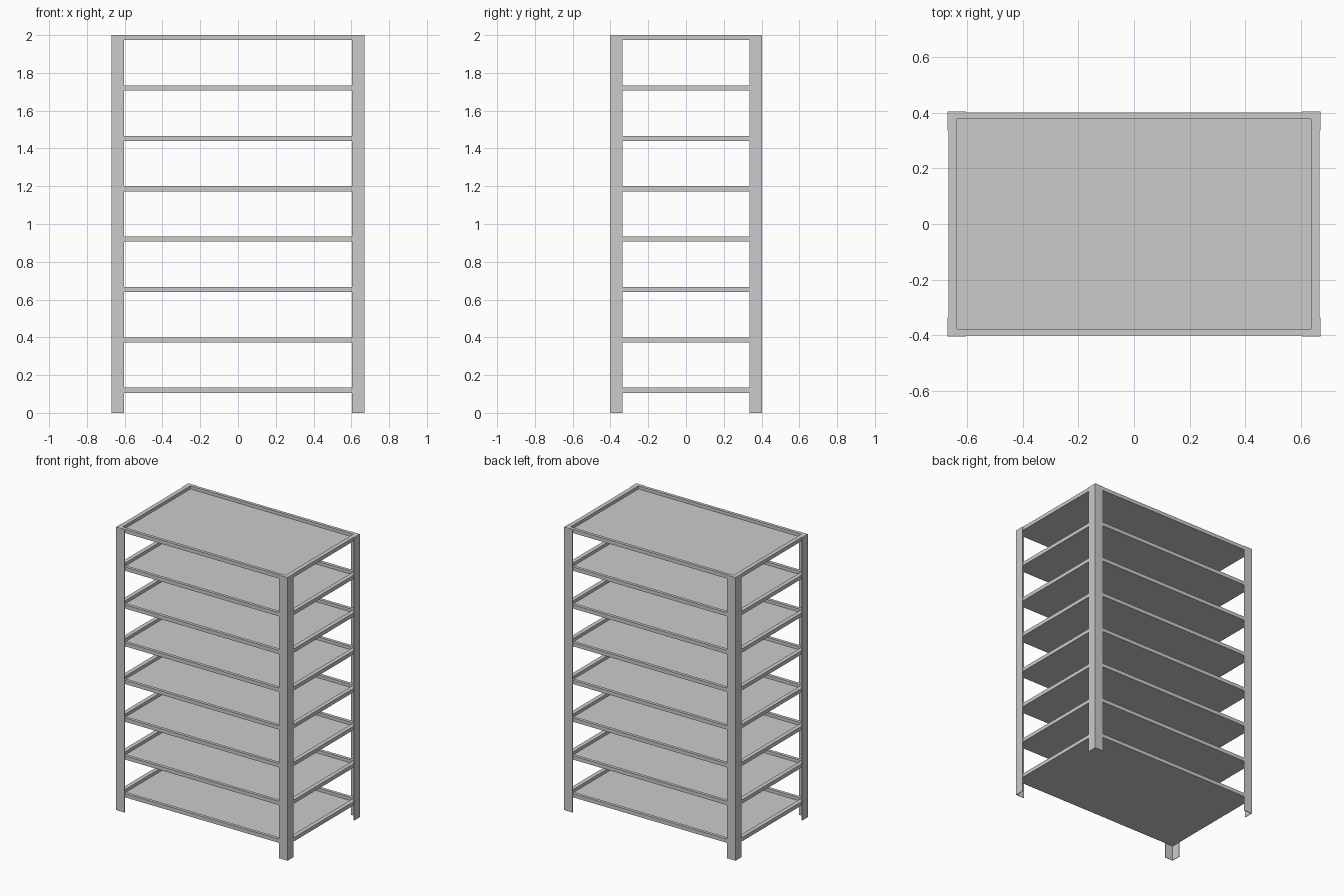
import bpy, bmesh

if "Cube" in bpy.data.objects:
    bpy.data.objects.remove(bpy.data.objects["Cube"])

HX, HY, H = 0.67, 0.4035, 2.0     # half width, half depth, height
T = 0.0035                        # post sheet thickness
LEG = 0.067                       # post flange width
SHELVES, PITCH, THICK = 8, 0.2667, 0.0267
RIM_X, RIM_Y, FLOOR = 0.03, 0.022, 0.005

metal = bpy.data.materials.new("grey metal")
metal.diffuse_color = (0.6, 0.6, 0.6, 1)
metal.use_nodes = True
metal.node_tree.nodes["Principled BSDF"].inputs["Base Color"].default_value = metal.diffuse_color


def finish(name, bm):
    bmesh.ops.recalc_face_normals(bm, faces=bm.faces)
    me = bpy.data.meshes.new(name)
    bm.to_mesh(me)
    bm.free()
    me.materials.append(metal)
    ob = bpy.data.objects.new(name, me)
    bpy.context.collection.objects.link(ob)
    return ob


def post(name, sx, sy):
    # L-shaped angle profile, extruded to full height
    prof = [(0, 0), (LEG, 0), (LEG, T), (T, T), (T, LEG), (0, LEG)]
    bm = bmesh.new()
    face = bm.faces.new([bm.verts.new((sx * (HX - a), sy * (HY - b), 0)) for a, b in prof])
    ext = bmesh.ops.extrude_face_region(bm, geom=[face])
    verts = [g for g in ext["geom"] if isinstance(g, bmesh.types.BMVert)]
    bmesh.ops.translate(bm, verts=verts, vec=(0, 0, H))
    return finish(name, bm)


def shelf(name, top):
    # Shallow tray: nested rectangles bridged from underside to recessed floor
    ox, oy = HX - T, HY - T
    ix, iy = ox - RIM_X, oy - RIM_Y
    levels = [(ox, oy, top - THICK), (ox, oy, top), (ix, iy, top), (ix, iy, top - THICK + FLOOR)]
    bm = bmesh.new()
    rings = [[bm.verts.new((sx * x, sy * y, z)) for sx, sy in ((-1, -1), (1, -1), (1, 1), (-1, 1))]
             for x, y, z in levels]
    for a, b in zip(rings, rings[1:]):
        for i in range(4):
            j = (i + 1) % 4
            bm.faces.new((a[i], a[j], b[j], b[i]))
    bm.faces.new(rings[0])
    bm.faces.new(rings[-1])
    return finish(name, bm)


# Corner posts
for sx, side in ((-1, "left"), (1, "right")):
    for sy, end in ((-1, "front"), (1, "back")):
        post(f"{end}_{side}_post", sx, sy)

# Shelves, counted from the top down
for n in range(SHELVES):
    shelf(f"shelf_{n + 1}", H - n * PITCH)
